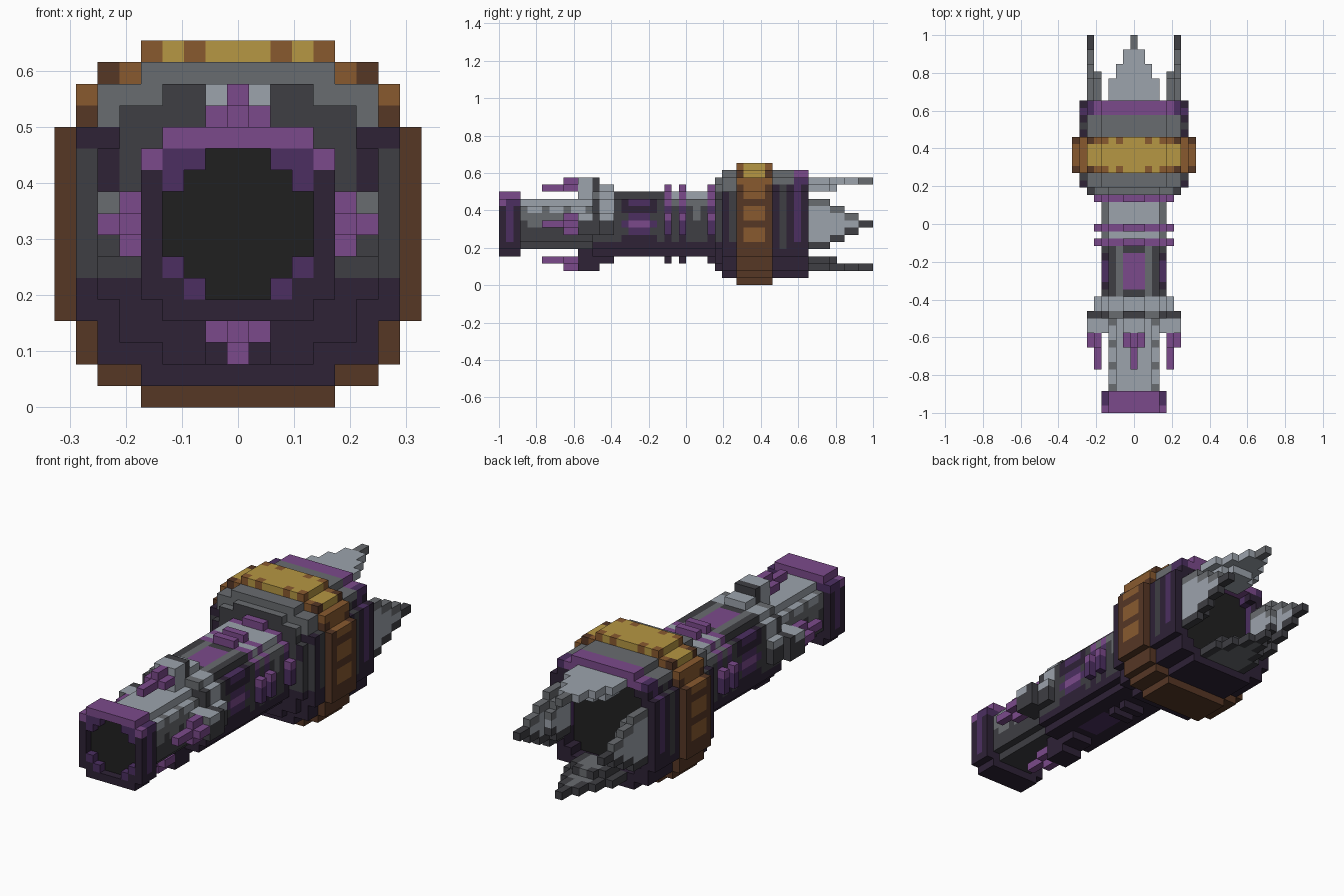
import bpy, bmesh

old = bpy.data.objects.get("Cube")
if old:
    bpy.data.objects.remove(old)

V = 1 / 26          # edge of one block
MID = 8             # block row of the long axis

COLOURS = {
    "light_grey": (156, 163, 172), "grey": (105, 108, 112), "dark_grey": (62, 62, 67),
    "black": (32, 32, 32), "purple": (123, 74, 139), "mid_purple": (76, 47, 97),
    "dark_purple": (46, 34, 54), "gold": (182, 151, 67), "orange_brown": (137, 90, 47),
    "brown": (86, 55, 37)}
NAMES = list(COLOURS)


def linear(c):
    c /= 255
    return c / 12.92 if c < 0.04045 else ((c + 0.055) / 1.055) ** 2.4


mats = []
for name, rgb in COLOURS.items():
    m = bpy.data.materials.new(name)
    m.use_nodes = True
    col = (*[linear(c) for c in rgb], 1)
    m.diffuse_color = col
    bsdf = m.node_tree.nodes["Principled BSDF"]
    bsdf.inputs["Base Color"].default_value = col
    bsdf.inputs["Roughness"].default_value = 0.8
    mats.append(m)

# Every filled block: (x, y, z) from the axis -> (part, side colour, end colour)
blocks = {}


def inside(x, z, size):
    """size = (half width, squared radius) of a clipped blocky circle."""
    return max(abs(x), abs(z)) <= size[0] and x * x + z * z <= size[1]


def disc(part, y0, y1, size, rule, hole=(-1, 0), end=None):
    """Round blocky slab from y0 up to y1; end colours the faces across the axis."""
    for y in range(y0, y1):
        for x in range(-8, 9):
            for z in range(-8, 9):
                if inside(x, z, size) and not inside(x, z, hole):
                    blocks[x, y, z] = (part, rule(x, y, z), (end or rule)(x, y, z))


def four_ways(r, half):
    """Blocks of a bar of the given half width on the top, bottom, left and right."""
    for t in range(-half, half + 1):
        yield from (("top", t, t, r), ("bottom", t, t, -r),
                    ("left", t, r, t), ("right", t, -r, t))


# Colour rules
def black(x, y, z):
    return "black"


def ring_rule(x, y, z):
    if z >= 3 or (z >= 1 and abs(x) == 5):
        return "purple"
    return "mid_purple" if z >= -1 else "dark_purple"


def muzzle_rule(x, y, z):
    if z == 4 or (z == 3 and abs(x) == 4):
        return "purple" if abs(x) < 4 or y == 0 else "mid_purple"
    if inside(x, z, (3, 18)) and abs(x) > 1 and abs(z) > 1 and (z > 0 or x * x + z * z < 18):
        return "mid_purple"
    return "mid_purple" if y == 1 and abs(z) < 3 else "dark_purple"


def barrel_rule(x, y, z):
    if z >= 2:
        return "light_grey" if abs(x) < 3 or y % 3 else "grey"
    return "grey" if z == 1 or (z == 0 and y % 3) else "dark_grey"


def grip_rule(x, y, z):
    panel = 17 <= y <= 21
    middle = 18 <= y <= 20
    if panel and (abs(x) <= 1 or abs(z) <= 1):       # purple inlays on four sides
        if z == 4 or (z == 0 and middle):
            return "purple"
        return "mid_purple" if middle or z in (0, -4) else "dark_grey"
    if z <= -3:
        return "dark_purple"
    if y in (14, 15) and z >= 2:
        return "light_grey"
    if z == 4:
        return "grey" if abs(x) == 2 or y < 16 else "dark_grey"
    if z == 3 and middle:
        return "mid_purple"
    return "dark_purple" if abs(z) in (2, 3) and panel else "dark_grey"


def neck_rule(x, y, z):
    if z >= 3:
        return "light_grey" if abs(x) < 4 else "grey"
    if z >= 0:
        return "grey" if y == 27 and z > 0 else "dark_grey"
    return "dark_grey" if z >= -2 else "dark_purple"


def shoulder_rule(x, y, z):
    if z <= -3:
        return "dark_purple"
    if z >= 5:
        return "grey"
    return "dark_purple" if abs(x) >= 6 and y == 31 else "dark_grey"


def shoulder_end(x, y, z):
    if z >= 5:
        return "grey" if z == 7 or abs(x) >= 3 and y > 30 else "dark_grey"
    if z <= -3 or z == 4 and abs(x) == 7 or z >= 2 and abs(x) == 6:
        return "dark_purple"
    return "dark_grey"


def gold_rule(x, y, z):
    edge = y in (33, 37)
    if z == 8:
        return "orange_brown" if edge and abs(x) in (2, 4) else "gold"
    if z == 7:
        return "brown" if edge and abs(x) == 6 else "orange_brown" if edge else "gold"
    if z in (5, 6):
        return "orange_brown" if z == 6 or not edge else "brown"
    spot = z in (4, 2, 1, -1, -2)
    return "orange_brown" if spot and not edge and abs(x) >= 7 else "brown"


def drum_rule(x, y, z):
    if y >= 41:
        if z >= 6:
            return "purple" if abs(x) < 6 else "mid_purple"
        return "mid_purple" if -2 <= z <= 5 and y == 41 else "dark_purple"
    if z >= 6:
        return "grey"
    return "dark_grey" if y == 39 and -3 <= z <= 5 else "dark_purple"


# Barrel, muzzle and grip along the axis
BORE, TUBE, SLIM = (3, 10), (3, 13), (4, 25)
disc("barrel", 3, 13, TUBE, barrel_rule)
disc("muzzle", 0, 1, SLIM, muzzle_rule, hole=BORE)
disc("muzzle", 1, 3, SLIM, muzzle_rule)
disc("bore", 1, 2, BORE, black)
disc("grip", 13, 24, SLIM, grip_rule)
disc("neck", 24, 29, SLIM, neck_rule)

# Purple rings, each with a raised lug on four sides
for y in (23, 25, 29):
    disc("purple_ring", y, y + 1, SLIM, ring_rule)
    for side, t, x, z in four_ways(5, 1):
        blocks[x, y, z] = ("purple_ring", *[ring_rule(x, y, z)] * 2)

# Heavy drum at the back
WIDE, OPENING = (7, 72), (5, 41)
disc("shoulder", 30, 31, (6, 50), shoulder_rule, end=shoulder_end)
disc("shoulder", 31, 33, WIDE, shoulder_rule, end=shoulder_end)
disc("gold_band", 33, 38, (8, 86), gold_rule)
disc("drum", 38, 41, WIDE, drum_rule)
disc("drum", 41, 43, WIDE, drum_rule, hole=OPENING)
disc("rear_opening", 40, 41, OPENING, black)

# Four clasp arms with purple prongs around the barrel: y from, y to, radius, half width
CLASP = [(6, 9, 5, 0), (9, 11, 5, 1), (9, 11, 6, 0), (11, 14, 4, 1),
         (11, 14, 5, 1), (11, 14, 6, 1), (14, 16, 5, 1)]
for y0, y1, r, half in CLASP:
    for y in range(y0, y1):
        for side, t, x, z in four_ways(r, half):
            if y < 11:
                colour = "purple"
            elif side == "bottom":
                colour = "dark_purple"
            elif y == 13:
                colour = "dark_grey"
            else:
                colour = "light_grey" if z >= 1 else "dark_grey"
            end = "grey" if colour == "light_grey" and side != "top" else colour
            blocks[x, y, z] = (side + "_clasp", colour, end)

# Four tapering blades behind the drum, each with a shorter inner layer
BLADE = [3, 3, 3, 2, 2, 1, 1, 0, 0]
for i, half in enumerate(BLADE):
    layers = [(6, half)] + ([(5, max(half - 1, 1))] if i < 4 else [])
    for r, w in layers:
        for side, t, x, z in four_ways(r, w):
            colour = "light_grey"
            if side == "bottom":
                colour = "dark_grey" if abs(t) == w else "grey"
            elif side != "top" and abs(t) == w:
                colour = "grey" if t > 0 else "dark_grey"
            elif side == "top" and i > 6:
                colour = "grey"
            blocks[x, 43 + i, z] = (side + "_blade", colour, colour)

# Outer faces of each part become one mesh object
SIDES = {(1, 0, 0): [(1, 0, 0), (1, 1, 0), (1, 1, 1), (1, 0, 1)],
         (-1, 0, 0): [(0, 0, 0), (0, 0, 1), (0, 1, 1), (0, 1, 0)],
         (0, 1, 0): [(0, 1, 0), (0, 1, 1), (1, 1, 1), (1, 1, 0)],
         (0, -1, 0): [(0, 0, 0), (1, 0, 0), (1, 0, 1), (0, 0, 1)],
         (0, 0, 1): [(0, 0, 1), (1, 0, 1), (1, 1, 1), (0, 1, 1)],
         (0, 0, -1): [(0, 0, 0), (0, 1, 0), (1, 1, 0), (1, 0, 0)]}

for part in sorted({b[0] for b in blocks.values()}):
    bm = bmesh.new()
    corners = {}
    for (x, y, z), (owner, side, end) in blocks.items():
        if owner != part:
            continue
        for (nx, ny, nz), quad in SIDES.items():
            if (x + nx, y + ny, z + nz) in blocks:
                continue
            verts = []
            for a, b, c in quad:
                key = (x + a, y + b, z + c)
                if key not in corners:
                    corners[key] = bm.verts.new(((key[0] - 0.5) * V, key[1] * V - 1,
                                                 (key[2] + MID) * V))
                verts.append(corners[key])
            bm.faces.new(verts).material_index = NAMES.index(end if ny else side)
    mesh = bpy.data.meshes.new(part)
    bm.to_mesh(mesh)
    bm.free()
    for m in mats:
        mesh.materials.append(m)
    bpy.context.collection.objects.link(bpy.data.objects.new(part, mesh))
